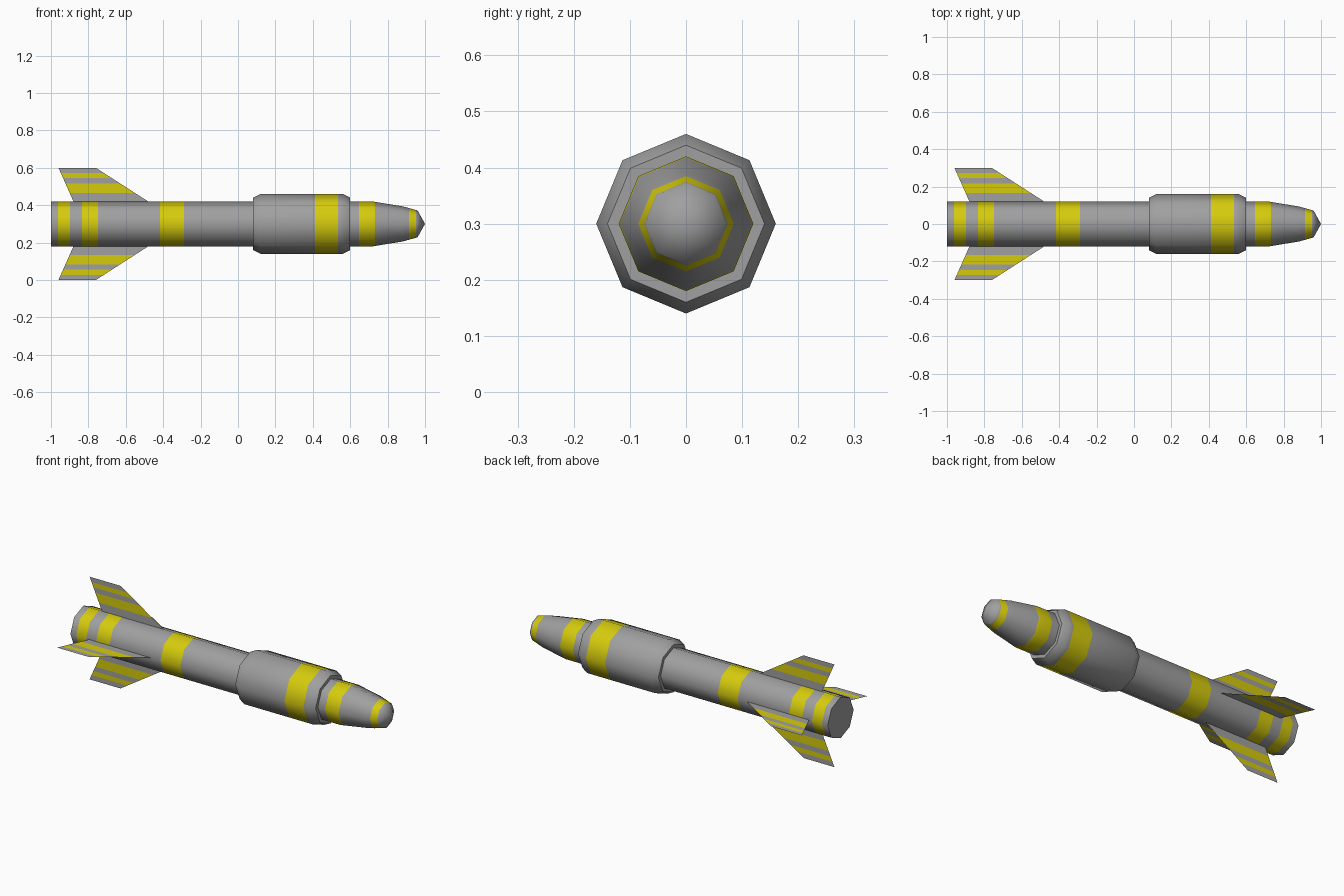
import bpy, bmesh, math
from mathutils import Vector, Matrix

if "Cube" in bpy.data.objects:
    bpy.data.objects.remove(bpy.data.objects["Cube"])

SIDES = 8
AXIS_Z = 0.3


def material(name, rgb):
    m = bpy.data.materials.new(name)
    m.diffuse_color = (*rgb, 1)
    m.use_nodes = True
    m.node_tree.nodes["Principled BSDF"].inputs["Base Color"].default_value = m.diffuse_color
    return m


MATS = [material("grey_metal", (0.35, 0.35, 0.35)),
        material("yellow_paint", (0.67, 0.60, 0.004))]


def finish(name, bm, bands, axis):
    """Cut the mesh at each band edge, colour the bands, make the object."""
    for cut in [c for band in bands for c in band]:
        bmesh.ops.bisect_plane(bm, geom=bm.verts[:] + bm.edges[:] + bm.faces[:],
                               plane_co=axis * cut, plane_no=axis, dist=1e-5)
    for f in bm.faces:
        d = f.calc_center_median().dot(axis)
        f.material_index = int(any(lo < d < hi for lo, hi in bands))
    me = bpy.data.meshes.new(name)
    bm.to_mesh(me)
    bm.free()
    for m in MATS:
        me.materials.append(m)
    ob = bpy.data.objects.new(name, me)
    ob.location.z = AXIS_Z
    bpy.context.collection.objects.link(ob)
    return ob


def lathe(name, profile, bands, cap_start=False):
    """Eight-sided turned part along x from (x, radius) points."""
    bm = bmesh.new()
    rings = []
    for x, r in profile:
        if r == 0:
            rings.append([bm.verts.new((x, 0, 0))] * SIDES)
        else:
            rings.append([bm.verts.new((x, r * math.cos(i * math.tau / SIDES),
                                        r * math.sin(i * math.tau / SIDES)))
                          for i in range(SIDES)])
    for a, b in zip(rings, rings[1:]):
        for i in range(SIDES):
            j = (i + 1) % SIDES
            quad = [a[i], a[j], b[j], b[i]]
            bm.faces.new(list(dict.fromkeys(quad)))
    if cap_start:
        bm.faces.new(rings[0][::-1])
    ob = finish(name, bm, bands, Vector((1, 0, 0)))
    bpy.ops.object.select_all(action='DESELECT')
    bpy.context.view_layer.objects.active = ob
    ob.select_set(True)
    bpy.ops.object.shade_smooth_by_angle(angle=math.radians(50))
    return ob


# Rear tube with closed tail
lathe("body_tube", [(-1, 0.12), (0.08, 0.12)],
      [(-0.963, -0.898), (-0.834, -0.749), (-0.418, -0.289)], cap_start=True)

# Wide collar with chamfered shoulders
lathe("collar", [(0.08, 0.12), (0.08, 0.14), (0.12, 0.16),
                 (0.56, 0.16), (0.6, 0.14), (0.6, 0.12)], [(0.412, 0.535)])

# Tapered nose
lathe("nose", [(0.6, 0.12), (0.72, 0.12), (0.88, 0.094), (0.96, 0.072), (1, 0)],
      [(0.647, 0.733), (0.913, 0.951)])

# Four flat striped tail fins
FIN = [(-0.88, 0.12), (-0.48, 0.12), (-0.76, 0.3), (-0.96, 0.3)]
for k, side in enumerate(("left", "top", "right", "bottom")):
    rot = Matrix.Rotation(k * math.pi / 2, 4, 'X')
    bm = bmesh.new()
    bm.faces.new([bm.verts.new(rot @ Vector((x, r, 0))) for x, r in FIN])
    finish("fin_" + side, bm, [(0.165, 0.216), (0.245, 0.272)],
           (rot @ Vector((0, 1, 0))).normalized())
